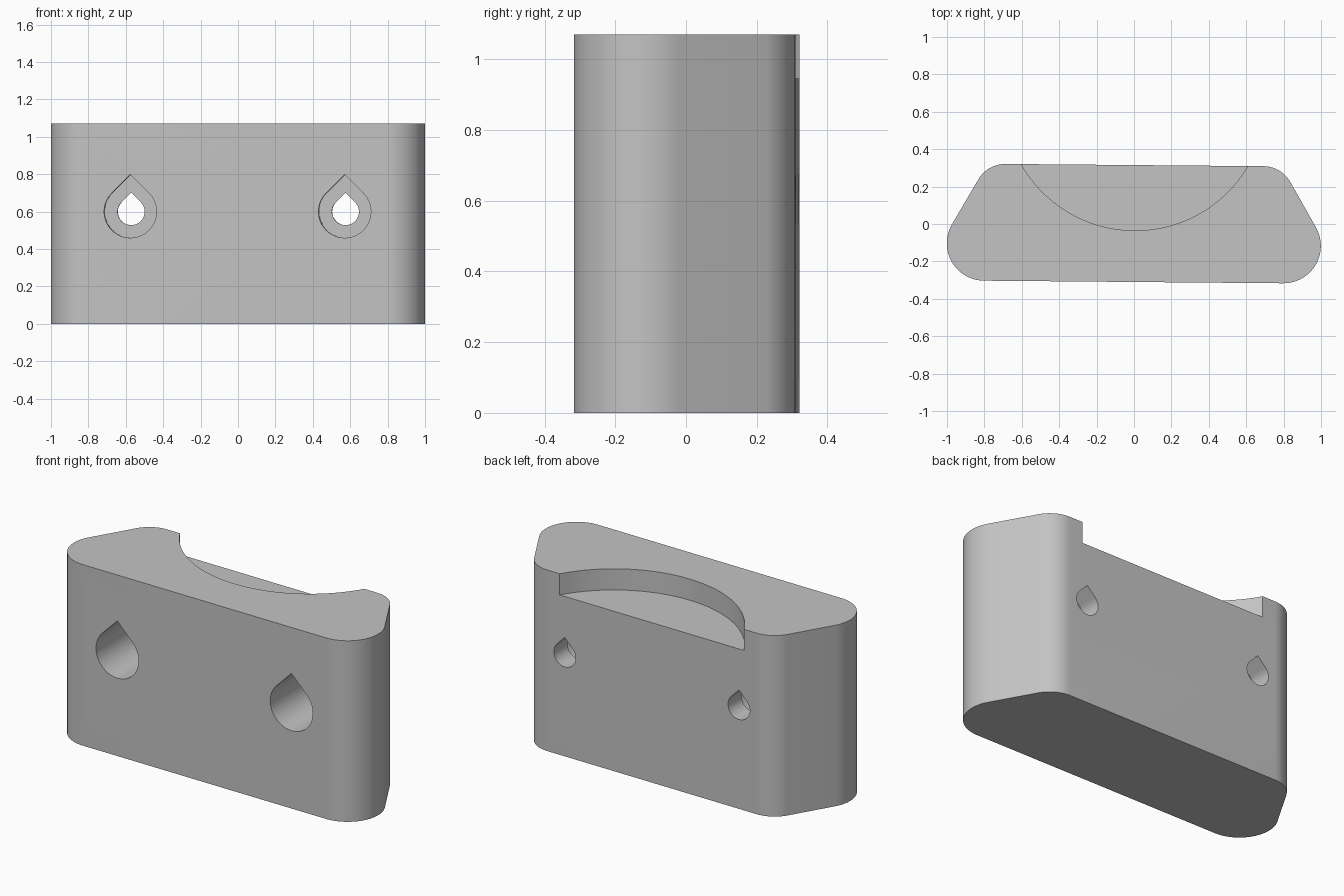
import bpy, bmesh, math
from math import cos, sin, pi, radians
from mathutils import Matrix

if "Cube" in bpy.data.objects:
    bpy.data.objects.remove(bpy.data.objects["Cube"], do_unlink=True)

HEIGHT, FRONT, BACK = 1.07, -0.31, 0.315
SKEW = radians(-0.5)  # the whole block sits slightly turned

grey = bpy.data.materials.new("plain grey")
grey.use_nodes = True
grey.diffuse_color = (0.55, 0.55, 0.55, 1)
grey.node_tree.nodes["Principled BSDF"].inputs["Base Color"].default_value = grey.diffuse_color


def arc(cx, cy, r, start, end, n):
    return [(cx + r * cos(radians(start + (end - start) * i / n)),
             cy + r * sin(radians(start + (end - start) * i / n))) for i in range(n + 1)]


def prism(name, outline, place, low, high):
    """Extrude a 2D outline from low to high; place(u, v, w) gives the 3D point."""
    bm = bmesh.new()
    face = bm.faces.new([bm.verts.new(place(u, v, low)) for u, v in outline])
    top = bmesh.ops.extrude_face_region(bm, geom=[face])["geom"]
    step = [b - a for a, b in zip(place(0, 0, low), place(0, 0, high))]
    bmesh.ops.translate(bm, vec=step, verts=[g for g in top if isinstance(g, bmesh.types.BMVert)])
    bmesh.ops.recalc_face_normals(bm, faces=bm.faces)
    bm.transform(Matrix.Rotation(SKEW, 4, "Z"))
    mesh = bpy.data.meshes.new(name)
    bm.to_mesh(mesh)
    bm.free()
    mesh.materials.append(grey)
    obj = bpy.data.objects.new(name, mesh)
    bpy.context.collection.objects.link(obj)
    return obj


def upright(u, v, w):
    return (u, v, w)


def along_depth(u, v, w):
    return (u, w, v)


def teardrop(cx, cz, r):
    # Round below, with a 45 degree pointed roof
    return arc(cx, cz, r, 135, 405, 48) + [(cx, cz + r * math.sqrt(2))]


# Body: tapered plan with rounded corners
half = arc(0.8, FRONT + 0.2, 0.2, -90, 30, 24) + arc(0.69, BACK - 0.166, 0.166, 30, 90, 14)
body = prism("bracket_body", half + [(-x, y) for x, y in reversed(half)], upright, 0, HEIGHT)

# Cutters: round pocket in the top, stepped teardrop screw holes
cutters = [prism("pocket_cutter", arc(0, 0.665, 0.7, 0, 357.5, 143), upright, 0.945, HEIGHT + 0.2)]
for side, x in (("right", -0.573), ("left", 0.573)):
    cutters.append(prism(side + "_hole_cutter", teardrop(x, 0.6, 0.072), along_depth, -0.6, 0.6))
    cutters.append(prism(side + "_recess_cutter", teardrop(x, 0.6, 0.14), along_depth, -0.6, BACK - 0.125))

bpy.context.view_layer.objects.active = body
body.select_set(True)
for cutter in cutters:
    mod = body.modifiers.new(cutter.name, "BOOLEAN")
    mod.operation, mod.solver, mod.object = "DIFFERENCE", "EXACT", cutter
    bpy.ops.object.modifier_apply(modifier=mod.name)
    bpy.data.objects.remove(cutter, do_unlink=True)

bpy.ops.object.shade_smooth_by_angle(angle=radians(30))
